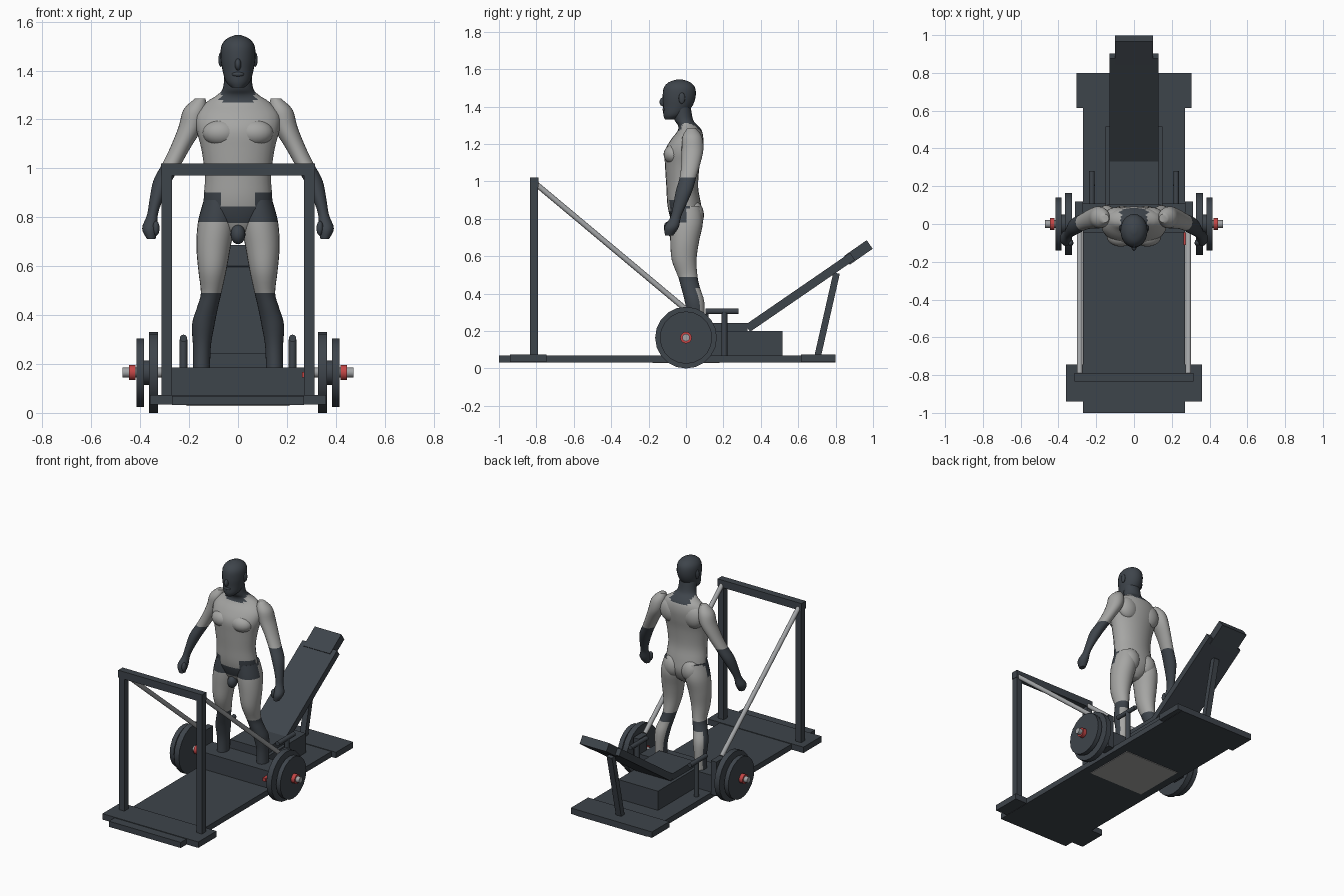
import bpy, bmesh, math
from mathutils import Vector

cube = bpy.data.objects.get("Cube")
if cube:
    bpy.data.objects.remove(cube)


def material(name, rgb, rough=0.6):
    m = bpy.data.materials.new(name)
    m.use_nodes = True
    m.diffuse_color = (*rgb, 1)
    shader = m.node_tree.nodes["Principled BSDF"]
    shader.inputs["Base Color"].default_value = (*rgb, 1)
    shader.inputs["Roughness"].default_value = rough
    return m


DARK = material("charcoal", (0.048, 0.058, 0.07))
GREY = material("light grey", (0.38, 0.38, 0.37))
STEEL = material("steel", (0.36, 0.37, 0.38))
RED = material("red", (0.55, 0.06, 0.06))


def add_object(name, bm, mats, smooth=False):
    me = bpy.data.meshes.new(name)
    bmesh.ops.recalc_face_normals(bm, faces=bm.faces)
    bm.to_mesh(me)
    bm.free()
    for m in mats:
        me.materials.append(m)
    ob = bpy.data.objects.new(name, me)
    bpy.context.collection.objects.link(ob)
    if smooth:
        bpy.ops.object.select_all(action='DESELECT')
        ob.select_set(True)
        bpy.context.view_layer.objects.active = ob
        bpy.ops.object.shade_smooth_by_angle(angle=math.radians(50))
    return ob


def box(name, x, y, z, mat=DARK):
    """Box from (low, high) ranges."""
    bm = bmesh.new()
    bmesh.ops.create_cube(bm, size=1)
    for v in bm.verts:
        v.co = [(r[0] + r[1]) / 2 + c * (r[1] - r[0]) for r, c in zip((x, y, z), v.co)]
    return add_object(name, bm, [mat])


def beam(name, x, start, end, width, depth, mat=DARK):
    """Rectangular bar between two (y, z) points."""
    a, b = Vector((x, *start)), Vector((x, *end))
    h = (b - a).length / 2
    ob = box(name, (-width / 2, width / 2), (-depth / 2, depth / 2), (-h, h), mat)
    ob.location = (a + b) / 2
    ob.rotation_euler.x = math.atan2(-(b - a).y, (b - a).z)
    return ob


def rod(name, start, end, radius, mat, sides=20):
    """Cylinder between two points."""
    a, b = Vector(start), Vector(end)
    bm = bmesh.new()
    bmesh.ops.create_cone(bm, cap_ends=True, segments=sides, radius1=radius,
                          radius2=radius, depth=(b - a).length)
    ob = add_object(name, bm, [mat], True)
    ob.location = (a + b) / 2
    ob.rotation_euler = (b - a).to_track_quat('Z', 'Y').to_euler()
    return ob


def ball(name, center, scale, mat):
    bm = bmesh.new()
    bmesh.ops.create_uvsphere(bm, u_segments=20, v_segments=12, radius=1)
    for v in bm.verts:
        v.co = [c + s * p for c, s, p in zip(center, scale, v.co)]
    return add_object(name, bm, [mat], True)


def spline(rings, steps):
    """Smoothly resample ring values."""
    out = []
    for i in range(len(rings) - 1):
        p0, p1 = rings[max(i - 1, 0)], rings[i]
        p2, p3 = rings[i + 1], rings[min(i + 2, len(rings) - 1)]
        for k in range(steps):
            t = k / steps
            out.append([b + t / 2 * (c - a + t * (2 * a - 5 * b + 4 * c - d
                        + t * (3 * (b - c) + d - a)))
                        for a, b, c, d in zip(p0, p1, p2, p3)])
    return out + [list(rings[-1])]


def loft(name, rings, is_dark, side=1, sides=24):
    """Smooth limb through rings (x, y, z, x radius, y radius)."""
    bm = bmesh.new()
    loops = []
    for x, y, z, rx, ry in spline(rings, 4):
        angles = [math.tau * k / sides for k in range(sides)]
        loops.append([bm.verts.new((side * (x + rx * math.cos(a)), y + ry * math.sin(a), z))
                      for a in angles])
    for lo, hi in zip(loops, loops[1:]):
        for k in range(sides):
            n = (k + 1) % sides
            bm.faces.new((lo[k], lo[n], hi[n], hi[k]))
    bm.faces.new(loops[0])
    bm.faces.new(loops[-1])
    bmesh.ops.recalc_face_normals(bm, faces=bm.faces)
    for f in bm.faces:
        f.material_index = int(is_dark(f.calc_center_median(), f.normal))
    return add_object(name, bm, [GREY, DARK], True)


# Platform
box("deck", (-0.27, 0.27), (-1, 0.8), (0.032, 0.07))
box("front_foot", (-0.36, 0.36), (-0.94, -0.745), (0.034, 0.074))
box("rear_foot", (-0.305, 0.305), (0.615, 0.8), (0.034, 0.074))
box("underside_plate", (-0.21, 0.21), (-0.18, 0.18), (0.028, 0.034), GREY)
box("cross_box", (-0.27, 0.27), (-0.045, 0.11), (0.06, 0.185))

# Front frame
box("top_bar", (-0.315, 0.315), (-0.835, -0.788), (0.97, 1.02))

# Bench
box("bench_base", (-0.15, 0.15), (0.1, 0.515), (0.06, 0.2))
box("seat", (-0.13, 0.13), (0.1, 0.33), (0.19, 0.243))
beam("back_pad", 0, (0.33, 0.215), (0.89, 0.6), 0.26, 0.045)
beam("head_rest", 0, (0.86, 0.578), (0.982, 0.663), 0.2, 0.056)
beam("back_strut", 0, (0.705, 0.07), (0.805, 0.51), 0.04, 0.035)

# Paired machine parts
for s, label in ((1, "left"), (-1, "right")):
    def across(name, a, b, radius, mat, sides=20):
        rod(f"{label}_{name}", (s * a, 0, 0.165), (s * b, 0, 0.165), radius, mat, sides)

    x = sorted((s * 0.27, s * 0.312))
    box(f"{label}_post", x, (-0.833, -0.79), (0.06, 0.98))
    box(f"{label}_axle_bracket", x, (0.03, 0.12), (0.06, 0.29))
    rod(f"{label}_diagonal_rod", (s * 0.288, -0.8, 0.985), (s * 0.288, 0.03, 0.29), 0.015, STEEL, 12)
    across("bar_sleeve", 0.26, 0.472, 0.02, STEEL)
    across("large_plate", 0.328, 0.365, 0.165, DARK)
    across("small_plate", 0.385, 0.415, 0.14, DARK)
    across("plate_hub", 0.36, 0.39, 0.05, DARK)
    across("outer_collar", 0.42, 0.446, 0.031, RED)
    across("inner_collar", 0.29, 0.312, 0.031, RED)
    rod(f"{label}_handle_post", (s * 0.223, 0.205, 0.06), (s * 0.223, 0.205, 0.3), 0.016, DARK, 12)
    rod(f"{label}_hand_grip", (s * 0.223, 0.105, 0.305), (s * 0.223, 0.28, 0.305), 0.015, DARK, 12)
box("release_lever", (0.262, 0.285), (-0.11, -0.045), (0.145, 0.168), RED)


# Figure: dark areas chosen by height and direction
def torso_dark(c, n):
    neck = c.z > (1.27 if abs(c.x) < 0.07 else 1.31)
    hip = 0.78 < c.z < 0.9 and n.y < 0.1 and (abs(c.x) > 0.06 or c.z < 0.835)
    return neck or hip


def leg_dark(c, n):
    knee = 0.43 < c.z < 0.485
    hip = 0.79 < c.z < 0.9 and n.y < 0.1
    return knee or hip or (c.z < 0.485 and n.y < 0.35)


loft("torso", [(0, 0, 0.72, 0.03, 0.03), (0, 0, 0.75, 0.08, 0.06),
               (0, 0, 0.81, 0.135, 0.085), (0, -0.01, 0.88, 0.14, 0.09),
               (0, -0.02, 0.97, 0.135, 0.085), (0, -0.02, 1.08, 0.15, 0.092),
               (0, -0.013, 1.16, 0.17, 0.1), (0, 0.005, 1.22, 0.17, 0.088),
               (0, 0.02, 1.27, 0.13, 0.065), (0, 0.01, 1.3, 0.085, 0.053),
               (0, -0.012, 1.33, 0.061, 0.05), (0, -0.025, 1.4, 0.056, 0.05)], torso_dark)

loft("head", [(0, -0.085, 1.33, 0.025, 0.027), (0, -0.065, 1.355, 0.05, 0.056),
              (0, -0.045, 1.4, 0.063, 0.077), (0, -0.037, 1.45, 0.071, 0.088),
              (0, -0.035, 1.5, 0.068, 0.084), (0, -0.035, 1.53, 0.046, 0.058),
              (0, -0.035, 1.545, 0.012, 0.015)], lambda c, n: True)
ball("nose", (0, -0.121, 1.425), (0.013, 0.021, 0.024), DARK)
ball("lips", (0, -0.114, 1.385), (0.025, 0.012, 0.011), DARK)
ball("groin", (0, -0.06, 0.73), (0.03, 0.035, 0.04), DARK)

for s, label in ((1, "left"), (-1, "right")):
    loft(f"{label}_leg", [(0.15, 0.05, 0.1, 0.036, 0.045), (0.148, 0.055, 0.26, 0.036, 0.045),
                          (0.142, 0.045, 0.36, 0.046, 0.052), (0.125, 0.025, 0.43, 0.043, 0.05),
                          (0.11, 0.01, 0.49, 0.042, 0.052), (0.105, -0.01, 0.58, 0.057, 0.066),
                          (0.1, -0.007, 0.68, 0.07, 0.077), (0.088, 0.002, 0.78, 0.076, 0.088),
                          (0.08, 0, 0.87, 0.06, 0.078)], leg_dark, s)
    loft(f"{label}_arm", [(0.355, -0.09, 0.712, 0.018, 0.022), (0.36, -0.077, 0.755, 0.032, 0.038),
                          (0.35, -0.055, 0.81, 0.022, 0.028), (0.335, -0.035, 0.87, 0.027, 0.034),
                          (0.308, -0.01, 0.95, 0.038, 0.044), (0.27, 0.01, 1.02, 0.039, 0.044),
                          (0.233, 0.025, 1.09, 0.042, 0.05), (0.193, 0.035, 1.17, 0.05, 0.058),
                          (0.175, 0.033, 1.24, 0.048, 0.052), (0.155, 0.03, 1.285, 0.022, 0.022)],
         lambda c, n: c.z < 1.02, s)
    ball(f"{label}_thumb", (s * 0.335, -0.1, 0.755), (0.014, 0.018, 0.03), DARK)
    ball(f"{label}_chest", (s * 0.07, -0.062, 1.145), (0.075, 0.058, 0.055), GREY)
    ball(f"{label}_buttock", (s * 0.065, 0.042, 0.82), (0.064, 0.054, 0.075), GREY)
    ball(f"{label}_shoulder_blade", (s * 0.085, 0.04, 1.19), (0.075, 0.05, 0.08), GREY)
    ball(f"{label}_ear", (s * 0.071, -0.022, 1.445), (0.009, 0.017, 0.03), DARK)
